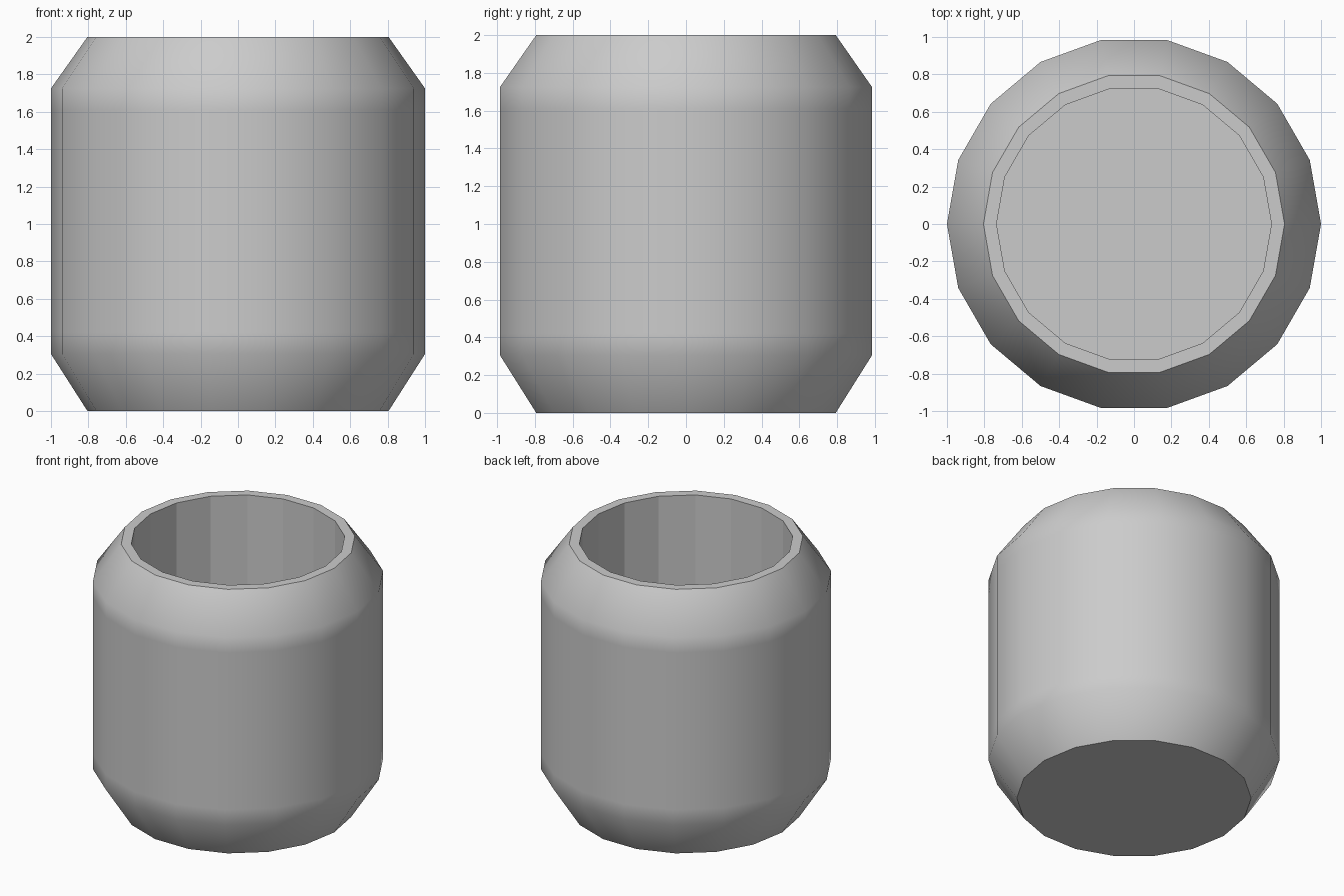
import bpy, bmesh, math

if "Cube" in bpy.data.objects:
    bpy.data.objects.remove(bpy.data.objects["Cube"])

SIDES = 18
# (radius, z, smooth band above this ring) from the base, up the outside, over the rim, down inside
PROFILE = [
    (0.805, 0.0, True),
    (1.0, 0.305, True),
    (1.0, 0.42, True),
    (1.0, 1.61, True),
    (1.0, 1.725, True),
    (0.805, 2.0, False),
    (0.735, 2.0, False),
    (0.735, 0.1, False),
]

bm = bmesh.new()


def ring(r, z):
    return [bm.verts.new((r * math.cos(2 * math.pi * i / SIDES),
                          r * math.sin(2 * math.pi * i / SIDES), z))
            for i in range(SIDES)]


# Walls: bridge each ring to the next
rings = [ring(r, z) for r, z, _ in PROFILE]
for k in range(len(rings) - 1):
    a, b = rings[k], rings[k + 1]
    for i in range(SIDES):
        j = (i + 1) % SIDES
        face = bm.faces.new((a[i], a[j], b[j], b[i]))
        face.smooth = PROFILE[k][2]

# Underside and inner floor
bm.faces.new(rings[0][::-1])
bm.faces.new(rings[-1])

mesh = bpy.data.meshes.new("pot")
bm.to_mesh(mesh)
bm.free()
pot = bpy.data.objects.new("pot", mesh)
bpy.context.collection.objects.link(pot)
